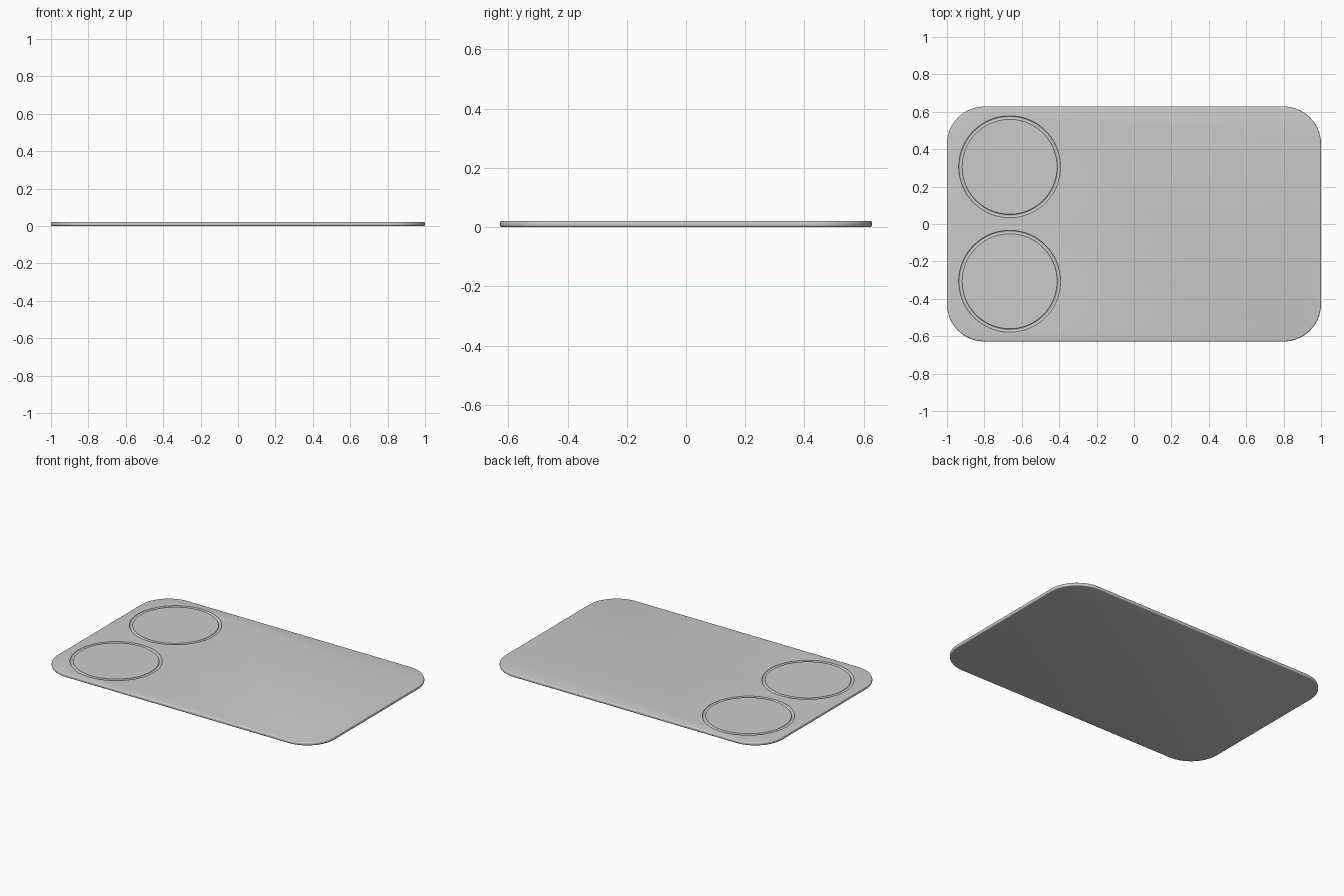
import bpy, bmesh
from math import cos, sin, pi

if "Cube" in bpy.data.objects:
    bpy.data.objects.remove(bpy.data.objects["Cube"])

W, D, H = 1.0, 0.628, 0.021      # half width, half depth, thickness
CORNER, STEPS = 0.2, 16

# tray: rounded rectangle slab with softened rims
bm = bmesh.new()
ring = []
for i, (sx, sy) in enumerate([(1, 1), (-1, 1), (-1, -1), (1, -1)]):
    for k in range(STEPS + 1):
        a = (i + k / STEPS) * pi / 2
        ring.append(bm.verts.new((sx * (W - CORNER) + CORNER * cos(a),
                                  sy * (D - CORNER) + CORNER * sin(a), 0)))
base = bm.faces.new(ring)
ext = bmesh.ops.extrude_face_region(bm, geom=[base])
bmesh.ops.translate(bm, vec=(0, 0, H),
                    verts=[v for v in ext["geom"] if isinstance(v, bmesh.types.BMVert)])
bmesh.ops.recalc_face_normals(bm, faces=bm.faces)
rims = [e for e in bm.edges if abs(e.verts[0].co.z - e.verts[1].co.z) < 1e-6]
bmesh.ops.bevel(bm, geom=rims, offset=0.007, segments=4, profile=0.5, affect='EDGES')
mesh = bpy.data.meshes.new("tray")
bm.to_mesh(mesh)
bm.free()
tray = bpy.data.objects.new("tray", mesh)
bpy.context.collection.objects.link(tray)

# two round grooves marking the cup places
for name, y in (("back_groove_cutter", 0.306), ("front_groove_cutter", -0.306)):
    bpy.ops.mesh.primitive_torus_add(location=(-0.665, y, H), major_radius=0.263,
                                     minor_radius=0.0095, major_segments=96,
                                     minor_segments=18, )
    cutter = bpy.context.object
    cutter.name = name
    cutter.rotation_euler.z = 0.01
    cutter.location.z += 0.0004
    cutter.hide_render = True
    cutter.hide_set(True)
    cut = tray.modifiers.new(name, 'BOOLEAN')
    cut.operation = 'DIFFERENCE'
    cut.solver = 'EXACT'
    cut.object = cutter

# smooth shading with sharp groove lips
bpy.ops.object.select_all(action='DESELECT')
bpy.context.view_layer.objects.active = tray
tray.select_set(True)
for m in list(tray.modifiers):
    bpy.ops.object.modifier_apply(modifier=m.name)
bpy.ops.object.shade_smooth_by_angle(angle=0.6)
for o in [o for o in bpy.data.objects if o.name.endswith("cutter")]:
    bpy.data.objects.remove(o)
